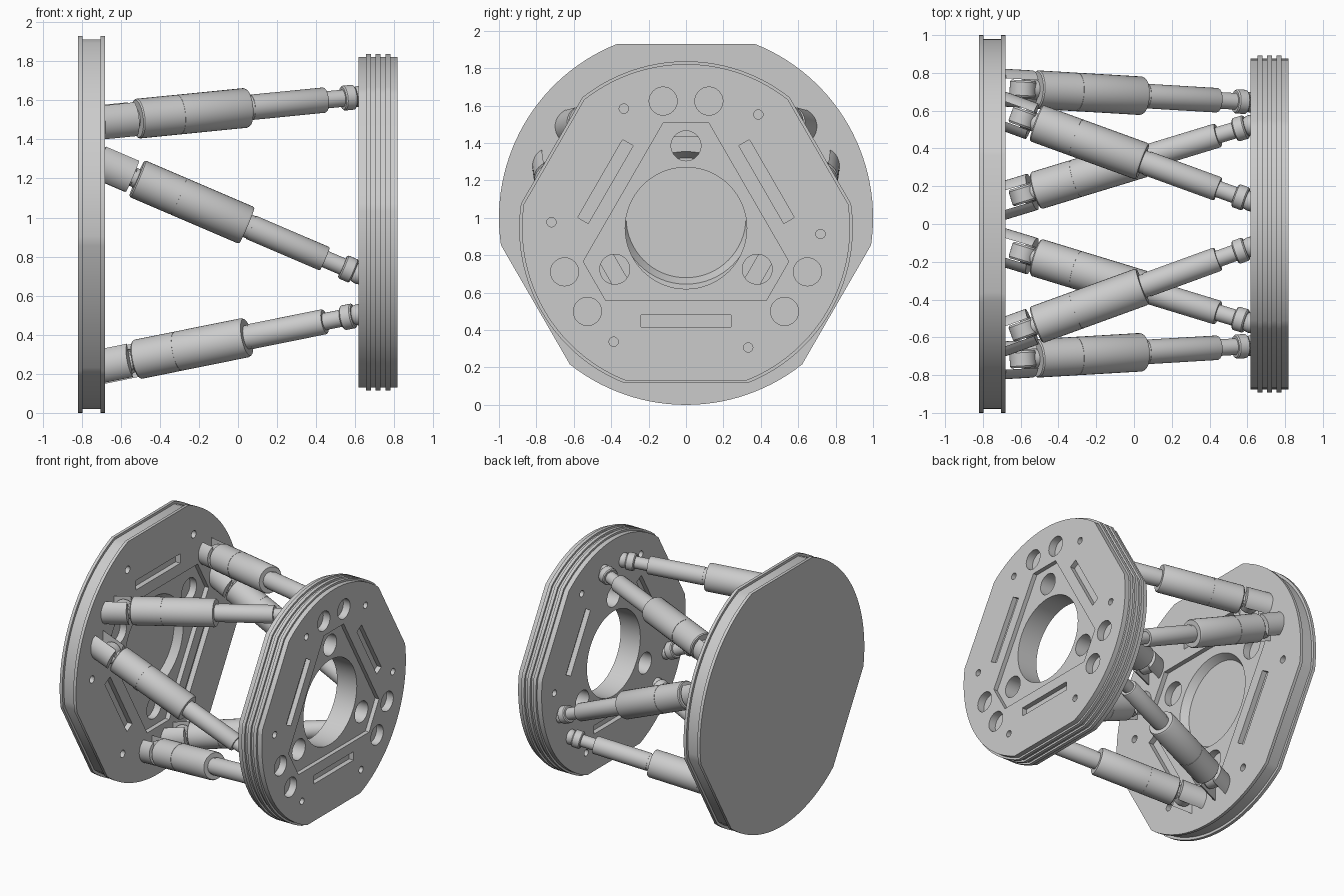
import bpy, bmesh, math
from mathutils import Vector, Matrix

if "Cube" in bpy.data.objects:
    bpy.data.objects.remove(bpy.data.objects["Cube"])

rad = math.radians


def circle(r, n=32, cu=0.0, cv=0.0):
    return [(cu + r * math.cos(2 * math.pi * i / n), cv + r * math.sin(2 * math.pi * i / n))
            for i in range(n)]


def turn(pts, deg):
    c, s = math.cos(rad(deg)), math.sin(rad(deg))
    return [(u * c - v * s, u * s + v * c) for u, v in pts]


def loft(bm, outline, stations):
    """Stack scaled copies of a y-z outline along x and cap both ends."""
    rings = [[bm.verts.new((x, u * k, v * k)) for u, v in outline] for x, k in stations]
    n = len(outline)
    for a, b in zip(rings, rings[1:]):
        for i in range(n):
            bm.faces.new((a[i], a[(i + 1) % n], b[(i + 1) % n], b[i]))
    bm.faces.new(rings[0])
    bm.faces.new(rings[-1])


def finish(bm, name, matrix=None):
    bmesh.ops.recalc_face_normals(bm, faces=bm.faces)
    if matrix:
        bm.transform(matrix)
    me = bpy.data.meshes.new(name)
    bm.to_mesh(me)
    bm.free()
    ob = bpy.data.objects.new(name, me)
    bpy.context.collection.objects.link(ob)
    return ob


def cut(ob, solids, matrix):
    """Subtract a set of disjoint lofts from ob."""
    bm = bmesh.new()
    for outline, stations in solids:
        loft(bm, outline, stations)
    cutter = finish(bm, "cutter", matrix)
    cutter.hide_render = True
    m = ob.modifiers.new("cut", 'BOOLEAN')
    m.operation, m.solver, m.object = 'DIFFERENCE', 'EXACT', cutter
    dg = bpy.context.evaluated_depsgraph_get()
    me = bpy.data.meshes.new_from_object(ob.evaluated_get(dg))
    ob.modifiers.clear()
    ob.data = me
    bpy.data.objects.remove(cutter)


def plate_outline(r):
    """Circle with three flats, arcs centred on 90, 210 and 330 degrees."""
    half = 38.4
    return [(r * math.cos(rad(a)), r * math.sin(rad(a)))
            for c in (90, 210, 330) for a in (c - half + 2 * half * i / 28 for i in range(29))]


def flat_features(f, depth, face):
    """Slots, screw holes and pair holes sunk in one face (face = +1 outward x)."""
    x0, x1 = face
    st = [(x0, 1), (x1, 1)]
    slot = [(-.24 * f, -.53 * f), (.24 * f, -.53 * f), (.24 * f, -.465 * f), (-.24 * f, -.465 * f)]
    out = [(turn(slot, 120 * k), st) for k in range(3)]
    out += [(turn(circle(.025 * f, 16, .72 * f), 57.5 + 60 * k), st) for k in range(6)]
    return out


def recess_outline(f):
    """Triangle with clipped corners."""
    side = [(-.12 * f, .565 * f), (.12 * f, .565 * f)]
    return [p for k in range(3) for p in reversed(turn(side, 120 * k))]


ROUND3 = range(3)
BASE_Z, TOP_Z = 1.0, 0.945

# Base plate: two thin rims with a shallow groove between
f = 1.12
mb = Matrix.Translation((0, 0, BASE_Z)) @ Matrix.Rotation(math.pi, 4, 'X')
bm = bmesh.new()
loft(bm, plate_outline(1.0), [(-.82, 1), (-.797, 1), (-.797, .98), (-.703, .98), (-.703, 1), (-.68, 1)])
base = finish(bm, "base_plate", mb)
cut(base, flat_features(f, .04, (-.72, -.6)), mb)
cut(base, [(recess_outline(f), [(-.715, 1), (-.6, 1)])], mb)
cut(base, [(circle(.325 * f, 64), [(-.77, .88), (-.7, 1), (-.6, 1)])] +
    [(turn(circle(.08 * f, 32, .44 * f), 90 + 120 * k), [(-.77, 1), (-.6, 1)]) for k in ROUND3], mb)

# Moving platform: three thin ridges round the edge
mt = Matrix.Translation((0, 0, TOP_Z))
bm = bmesh.new()
steps = [(.617, .983)]
for x in (.655, .705, .755):
    steps += [(x, .983), (x, 1), (x + .025, 1), (x + .025, .983)]
steps.append((.817, .983))
loft(bm, plate_outline(.892), steps)
top = finish(bm, "moving_platform", mt)
pair = [(turn(circle(.075, 32, .69), 90 + 120 * k + s * 10.2), [(.76, 1), (.9, 1)])
        for k in ROUND3 for s in (-1, 1)]
cut(top, flat_features(1, .04, (.78, .9)) + pair, mt)
cut(top, flat_features(1, .04, (.5, .655)), mt)
cut(top, [(recess_outline(1), [(.785, 1), (.9, 1)])], mt)
cut(top, [(circle(.325, 64), [(.5, 1), (.9, 1)])] +
    [(turn(circle(.08, 32, .44), 90 + 120 * k), [(.5, 1), (.9, 1)]) for k in ROUND3], mt)


def leg(name, a, b):
    """Telescopic strut from a (base joint) to b (platform joint)."""
    d = b - a
    L = d.length
    q = d.to_track_quat('X', 'Z').to_matrix().to_4x4()
    m = Matrix.Translation(a) @ q

    def tube(part, r, st):
        bm = bmesh.new()
        loft(bm, circle(r), st)
        finish(bm, name + part, m)

    # Outer sleeve in two halves with a fine seam
    tube("_sleeve", .102, [(.125 * L, .94), (.13 * L, 1), (.287 * L, 1), (.287 * L, .98),
                           (.29 * L, .98), (.29 * L, 1), (.55 * L, 1), (.558 * L, .94)])
    # Sliding rod and thin tip
    tube("_rod", .065, [(.54 * L, .95), (.575 * L, .95), (.575 * L, 1), (.86 * L, 1), (.865 * L, .94)])
    tube("_tip", .044, [(.84 * L, 1), (.97 * L, 1)])
    # Collar at the platform
    tube("_collar", .064, [(.935 * L, .9), (.94 * L, 1), (.975 * L, 1), (.98 * L, .9)])
    bm = bmesh.new()
    bmesh.ops.create_uvsphere(bm, u_segments=24, v_segments=12, radius=.055)
    finish(bm, name + "_ball", Matrix.Translation(b))
    # Fork prongs: circle segments either side of the pivot
    bm = bmesh.new()
    h = math.acos(.05 / .1)
    for s in (0, math.pi):
        seg = [(.1 * math.cos(s - h + 2 * h * i / 12), .1 * math.sin(s - h + 2 * h * i / 12))
               for i in range(13)]
        loft(bm, seg, [(-.035, 1), (.15, 1)])
    finish(bm, name + "_fork", m)
    # Pivot disc and neck into the sleeve
    bm = bmesh.new()
    loft(bm, circle(.07), [(-.045, .9), (-.035, 1), (.035, 1), (.045, .9)])
    finish(bm, name + "_pivot", m @ Matrix.Translation((.1, 0, 0)) @ Matrix.Rotation(math.pi / 2, 4, 'Z'))
    tube("_neck", .05, [(.1, 1), (.14 * L, 1)])


# Six legs: each base pair splits to neighbouring platform pairs
n = 0
for k in ROUND3:
    for s in (-1, 1):
        n += 1
        tb = rad(30 + 120 * k + s * 9.5)
        tp = rad(30 + 120 * k + s * (60 - 10.2))
        leg("leg_%d" % n,
            Vector((-.68, .77 * math.cos(tb), BASE_Z + .77 * math.sin(tb))),
            Vector((.62, .685 * math.cos(tp), TOP_Z + .685 * math.sin(tp))))

# Smooth curved walls, crisp edges
bpy.ops.object.select_all(action='SELECT')
bpy.context.view_layer.objects.active = base
bpy.ops.object.shade_smooth_by_angle(angle=rad(30))
